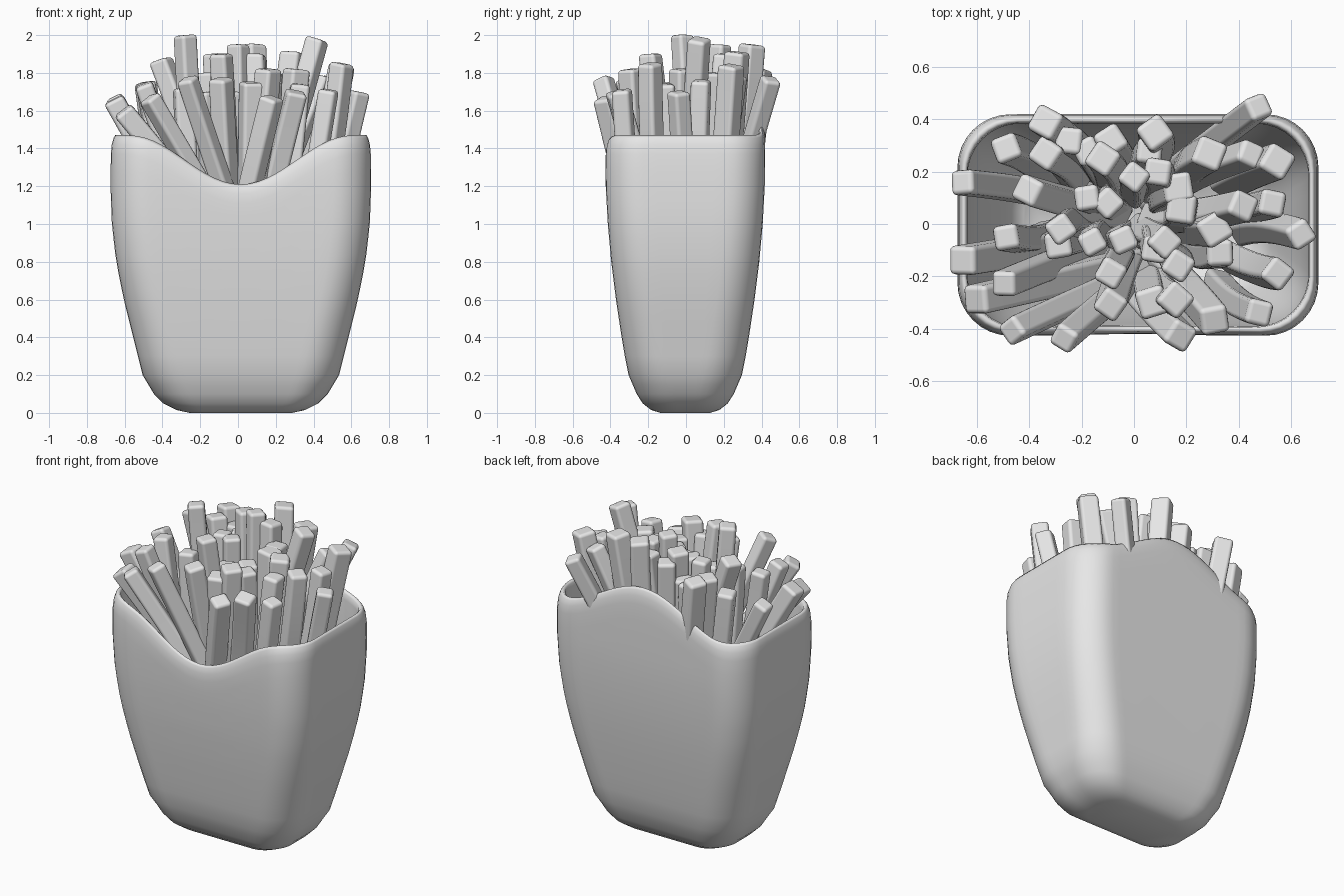
import bpy, bmesh, math, random
from mathutils import Vector, Matrix

cube = bpy.data.objects.get("Cube")
if cube:
    bpy.data.objects.remove(cube)
random.seed(4)

grey = bpy.data.materials.new("plain_grey")
grey.use_nodes = True
grey.diffuse_color = (0.8, 0.8, 0.8, 1)
grey.node_tree.nodes["Principled BSDF"].inputs["Base Color"].default_value = (0.8, 0.8, 0.8, 1)


def make_object(name, bm):
    bmesh.ops.recalc_face_normals(bm, faces=bm.faces)
    for face in bm.faces:
        face.smooth = True
    mesh = bpy.data.meshes.new(name)
    bm.to_mesh(mesh)
    bm.free()
    mesh.materials.append(grey)
    obj = bpy.data.objects.new(name, mesh)
    bpy.context.collection.objects.link(obj)
    return obj


def skin(bm, rings):
    """Join a stack of closed rings with quads and cap both ends."""
    loops = [[bm.verts.new(p) for p in ring] for ring in rings]
    count = len(loops[0])
    for low, high in zip(loops, loops[1:]):
        for i in range(count):
            j = (i + 1) % count
            bm.faces.new((low[i], low[j], high[j], high[i]))
    bm.faces.new(loops[0])
    bm.faces.new(loops[-1])


# Carton: height, half width, half depth
PROFILE = [(0, .27, .13), (.015, .34, .18), (.05, .41, .225), (.1, .46, .257),
           (.2, .52, .3), (.3, .545, .32), (.4, .57, .337), (.6, .62, .367),
           (.8, .66, .392), (1, .683, .41), (1.2, .69, .421), (1.47, .687, .424)]


def half_sizes(z):
    for (z0, x0, y0), (z1, x1, y1) in zip(PROFILE, PROFILE[1:]):
        if z <= z1:
            t = max(0, (z - z0) / (z1 - z0))
            return x0 + (x1 - x0) * t, y0 + (y1 - y0) * t
    return PROFILE[-1][1:]


def outline(hx, hy):
    """Rounded rectangle with subdivided straight sides."""
    r = min(.2, hy * .7)
    points = []
    corners = [(1, 1), (-1, 1), (-1, -1), (1, -1)]
    for k, (sx, sy) in enumerate(corners):
        for i in range(9):
            a = math.pi / 2 * (k + i / 8)
            points.append(Vector((sx * (hx - r) + r * math.cos(a),
                                  sy * (hy - r) + r * math.sin(a))))
        nx, ny = corners[(k + 1) % 4]
        a = math.pi / 2 * (k + 1)
        end = Vector((nx * (hx - r) + r * math.cos(a), ny * (hy - r) + r * math.sin(a)))
        start = points[-1].copy()
        steps = 20 if k % 2 == 0 else 6
        points += [start.lerp(end, i / steps) for i in range(1, steps)]
    return points


def rim_height(p):
    """Front edge dips, back edge rises."""
    wave = (1 + math.cos(math.pi * min(1, abs(p.x) / .62))) / 2
    side = max(-1, min(1, p.y / .3))
    return 1.47 + wave * side * (.26 if side < 0 else .21)


rims = [rim_height(p) for p in outline(*half_sizes(2))]


def carton_ring(height, inset):
    ring = []
    for i, rim in enumerate(rims):
        z = height(rim)
        hx, hy = half_sizes(z)
        p = outline(hx - inset, hy - inset)[i]
        ring.append((p.x + .015, p.y - .004, z))
    return ring


BASE = .3
rings = [carton_ring(lambda rim, z=z: z, 0) for z in (0, .015, .03, .05, .1, .15, .2)]
for i in range(13):
    rings.append(carton_ring(lambda rim, t=i / 12: BASE + (rim - .1 - BASE) * t, 0))
for drop, inset in ((.05, .004), (.015, .013), (0, .022), (.015, .033)):
    rings.append(carton_ring(lambda rim, d=drop: rim - d, inset))
for i in range(9):
    rings.append(carton_ring(lambda rim, t=i / 8: rim - .05 + (.12 - rim + .05) * t, .036))
bm = bmesh.new()
skin(bm, rings)
carton = make_object("carton", bm)

# Fry tips, grouped by how far each fry leans out from the middle
SPRAWLED = [(-.27, -.44, 1.77), (-.47, -.41, 1.67), (-.61, -.29, 1.6), (.18, -.43, 1.67)]
LEANING = [(-.66, .16, 1.67), (-.66, -.14, 1.66), (-.5, -.23, 1.74), (.31, -.37, 1.7),
           (.48, .45, 1.77), (.42, .07, 1.98), (.45, .27, 1.78), (-.09, -.31, 1.77),
           (-.41, .13, 1.87), (.12, -.07, 1.75)]
UPRIGHT = [(-.49, .29, 1.75), (-.34, .39, 1.82), (-.34, .27, 1.8), (-.25, .32, 1.75),
           (-.18, .28, 1.75), (-.09, .32, 1.85), (-.12, .25, 1.9), (.08, .35, 1.95),
           (.06, .28, 1.85), (0, .18, 1.95), (.09, .2, 1.9), (.17, .14, 1.8),
           (.18, .06, 1.8), (.29, .27, 1.91), (.55, .24, 1.84), (.53, .08, 1.76),
           (-.18, .1, 1.8), (-.1, .08, 1.8), (-.49, -.05, 1.75), (-.28, -.02, 2),
           (-.29, -.08, 1.72), (-.16, -.07, 1.7), (-.04, -.06, 1.7), (.08, -.1, 1.7),
           (.17, -.16, 1.75), (.31, -.02, 1.82), (.33, -.11, 1.74), (.64, -.04, 1.7),
           (.55, -.19, 1.85), (.48, -.34, 1.71), (.16, -.29, 1.82), (.07, -.3, 1.75),
           (-.09, -.19, 1.9)]


def make_fry(name, tip, lean_x, lean_y):
    tip = Vector(tip)
    base = Vector((tip.x * (1 - lean_x), tip.y * (1 - lean_y), tip.z - 1.1))
    base.x = max(-.45, min(.45, base.x))
    base.y = max(-.22, min(.22, base.y))
    axis = tip - base
    frame = axis.to_track_quat('Z', 'Y').to_matrix() @ Matrix.Rotation(random.uniform(0, 1.5), 3, 'Z')
    half = random.uniform(.046, .057)
    bend = random.uniform(-.03, .03)
    rings = []
    for i in range(9):
        t = i / 8
        centre = base + axis * t + frame @ Vector((bend * math.sin(math.pi * t), 0, 0))
        rings.append([centre + frame @ Vector((sx * half, sy * half, 0))
                      for sx, sy in ((1, 1), (-1, 1), (-1, -1), (1, -1))])
    bm = bmesh.new()
    skin(bm, rings)
    fry = make_object(name, bm)
    bevel = fry.modifiers.new("rounded_edges", 'BEVEL')
    bevel.width = .02
    bevel.segments = 3
    bevel.limit_method = 'ANGLE'
    bevel.angle_limit = math.radians(40)
    bevel.harden_normals = True


number = 1
for group, lean_x, lean_y in ((SPRAWLED, 1.4, .7), (LEANING, .85, .7), (UPRIGHT, .35, .35)):
    for tip in group:
        make_fry(f"fry_{number}", tip, lean_x, lean_y)
        number += 1
